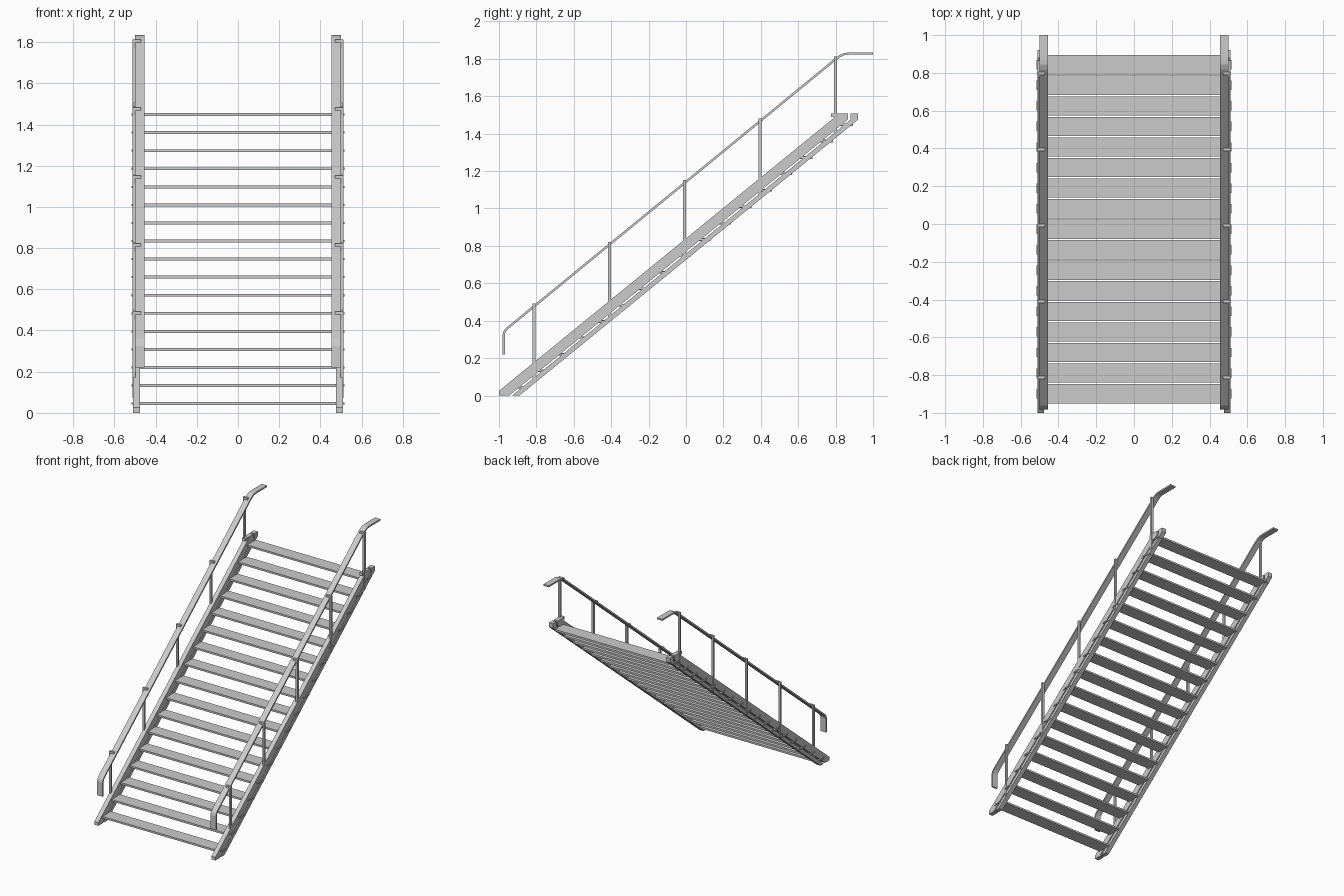
import bpy
import bmesh
from mathutils import Vector

if "Cube" in bpy.data.objects:
    bpy.data.objects.remove(bpy.data.objects["Cube"], do_unlink=True)

GREY = (0.6, 0.6, 0.6, 1.0)
steel = bpy.data.materials.new("light grey steel")
steel.use_nodes = True
steel.diffuse_color = GREY
steel.node_tree.nodes["Principled BSDF"].inputs["Base Color"].default_value = GREY

SLOPE = 0.815
STEPS = 17
STEP_Y, STEP_Z = 0.1088, 0.0877
FIRST_Y, FIRST_Z = -0.898, 0.045


def finish(name, bm):
    bmesh.ops.recalc_face_normals(bm, faces=bm.faces)
    mesh = bpy.data.meshes.new(name)
    bm.to_mesh(mesh)
    bm.free()
    mesh.materials.append(steel)
    obj = bpy.data.objects.new(name, mesh)
    bpy.context.collection.objects.link(obj)
    return obj


def box(name, x, y, z):
    """Box from (min, max) pairs."""
    bm = bmesh.new()
    bmesh.ops.create_cube(bm, size=1)
    for v in bm.verts:
        v.co = Vector([(a + b) / 2 + c * (b - a) for c, (a, b) in zip(v.co, (x, y, z))])
    return finish(name, bm)


def side_profile(name, points, x0, x1):
    """Extrude a y-z outline from x0 to x1."""
    bm = bmesh.new()
    face = bm.faces.new([bm.verts.new((x0, y, z)) for y, z in points])
    ext = bmesh.ops.extrude_face_region(bm, geom=[face])
    verts = [g for g in ext["geom"] if isinstance(g, bmesh.types.BMVert)]
    bmesh.ops.translate(bm, verts=verts, vec=(x1 - x0, 0, 0))
    return finish(name, bm)


def strip_outline(path, thick):
    """Outline of a flat bar that follows a y-z path."""
    pts = [Vector(p) for p in path]
    left, right = [], []
    for i, p in enumerate(pts):
        a = (p - pts[i - 1]).normalized() if i else None
        b = (pts[i + 1] - p).normalized() if i < len(pts) - 1 else None
        a, b = a or b, b or a
        t = (a + b).normalized()
        n = Vector((-t.y, t.x)) * (thick / 2 / t.dot(a))
        left.append(p + n)
        right.append(p - n)
    return left + right[::-1]


def mirrored(build, name, x0, x1, *args):
    build("left_" + name, *args, x0, x1)
    build("right_" + name, *args, -x1, -x0)


def mirrored_box(name, x0, x1, y, z):
    box("left_" + name, (x0, x1), y, z)
    box("right_" + name, (-x1, -x0), y, z)


# Sloping double stringers with level feet and top blocks
TOP = 1.508
upper = [(-0.945, 0), (0.865, 1.475), (0.865, TOP), (0.81, TOP),
         (0.81, 0.025 + 1.81 * SLOPE), (-1.0, 0.025), (-1.0, 0)]
lower = [(-0.89, 0), (0.92, 1.475), (0.92, TOP), (0.88, TOP), (0.88, 1.475), (-0.93, 0)]
mirrored(side_profile, "upper_stringer", 0.476, 0.51, upper)
mirrored(side_profile, "lower_stringer", 0.476, 0.51, lower)
mirrored_box("top_lug", 0.48, 0.508, (0.775, 0.812), (1.488, TOP))

# Treads with a bracket at each end
for i in range(STEPS):
    y, z = FIRST_Y + i * STEP_Y, FIRST_Z + i * STEP_Z
    box(f"tread_{i + 1}", (-0.48, 0.48), (y - 0.051, y + 0.051), (z - 0.007, z + 0.007))
    mirrored_box(f"tread_bracket_{i + 1}", 0.475, 0.512,
                 (y - 0.04, y + 0.04), (z - 0.005, z + 0.005))
    mirrored_box(f"tread_bolt_{i + 1}", 0.505, 0.517,
                 (y - 0.025, y + 0.025), (z - 0.005, z + 0.005))

# Flat handrails, bent down at the foot and level at the head
rail_path = [(-0.975, 0.22), (-0.975, 0.325), (-0.970, 0.342), (-0.957, 0.358),
             (0.80, 1.798), (0.822, 1.814), (0.845, 1.825), (0.87, 1.828), (1.0, 1.828)]
mirrored(side_profile, "handrail", 0.455, 0.50, strip_outline(rail_path, 0.012))

# Posts with an arm that hooks over the handrail
for i in range(5):
    y = -0.812 + i * 0.4025
    foot = (y + 0.89) * SLOPE + 0.008
    head = 0.49 + i * 0.33
    mirrored_box(f"post_{i + 1}", 0.497, 0.513, (y - 0.008, y + 0.008), (foot, head))
    mirrored_box(f"post_hook_{i + 1}", 0.472, 0.513,
                 (y - 0.008, y + 0.008), (head - 0.014, head + 0.002))
